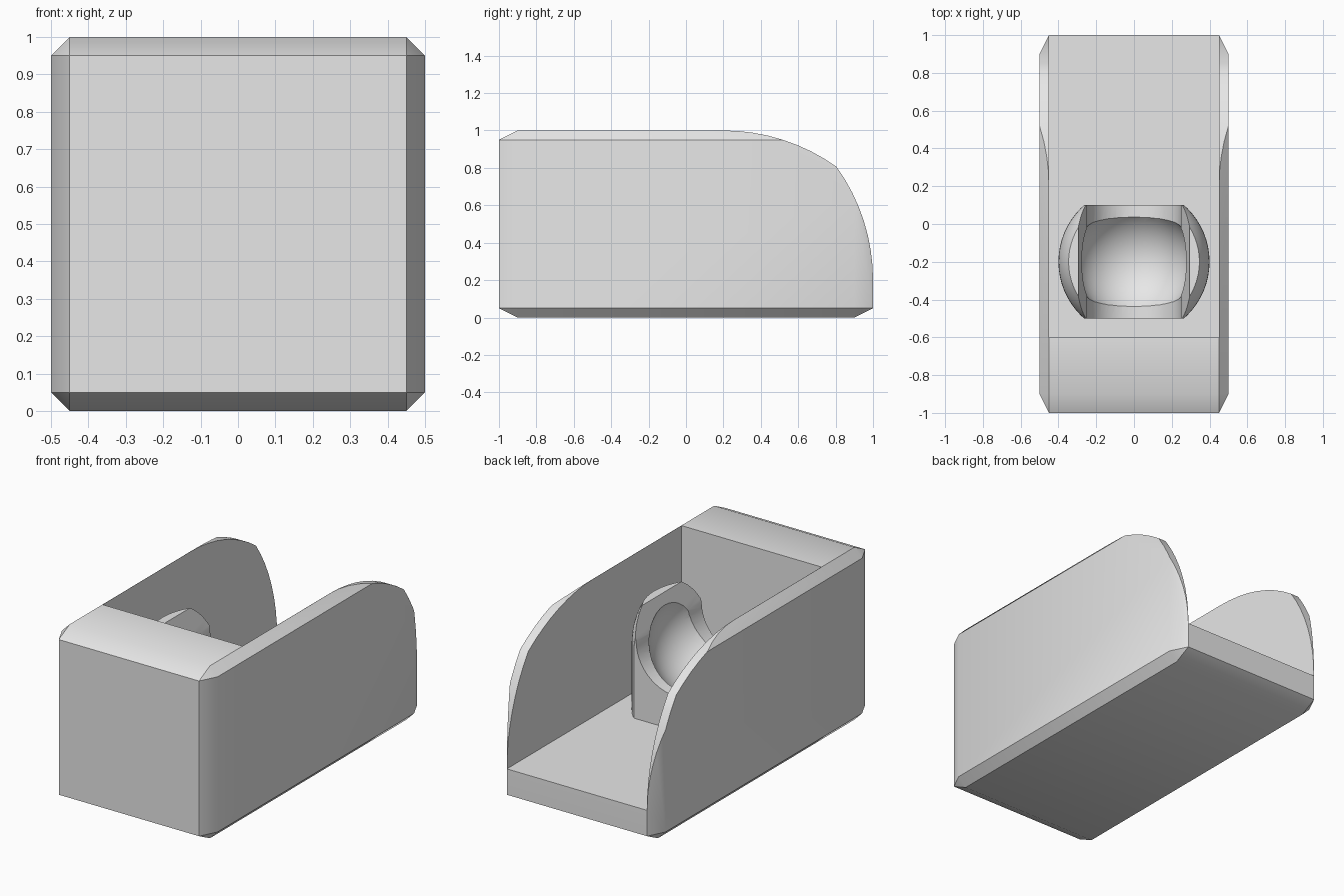
import bpy, bmesh, math
from mathutils import Matrix, Vector

if "Cube" in bpy.data.objects:
    bpy.data.objects.remove(bpy.data.objects["Cube"], do_unlink=True)

grey = bpy.data.materials.new("plain_grey")
grey.use_nodes = True
grey.diffuse_color = (0.8, 0.8, 0.8, 1)
grey.node_tree.nodes["Principled BSDF"].inputs["Base Color"].default_value = (0.8, 0.8, 0.8, 1)


def make_object(name, bm):
    bmesh.ops.recalc_face_normals(bm, faces=bm.faces)
    mesh = bpy.data.meshes.new(name)
    bm.to_mesh(mesh)
    bm.free()
    mesh.materials.append(grey)
    obj = bpy.data.objects.new(name, mesh)
    bpy.context.collection.objects.link(obj)
    return obj


def box(name, low, high, bevel=0):
    """Box between two corners; the bevel is stretched with the box."""
    low, high = Vector(low), Vector(high)
    bm = bmesh.new()
    bmesh.ops.create_cube(bm, size=2)
    if bevel:
        bmesh.ops.bevel(bm, geom=bm.edges[:], offset=bevel, segments=1,
                        profile=0.5, affect='EDGES')
    bmesh.ops.scale(bm, vec=(high - low) / 2, verts=bm.verts)
    bmesh.ops.translate(bm, vec=(low + high) / 2, verts=bm.verts)
    return make_object(name, bm)


def prism(name, points, direction):
    """Extrude a closed outline along a direction."""
    bm = bmesh.new()
    face = bm.faces.new([bm.verts.new(p) for p in points])
    out = bmesh.ops.extrude_face_region(bm, geom=[face])
    moved = [v for v in out["geom"] if isinstance(v, bmesh.types.BMVert)]
    bmesh.ops.translate(bm, vec=direction, verts=moved)
    return make_object(name, bm)


def combine(target, cutter, operation='DIFFERENCE'):
    cutter.hide_render = True
    mod = target.modifiers.new("cut", 'BOOLEAN')
    mod.operation, mod.object, mod.solver = operation, cutter, 'EXACT'
    bpy.context.view_layer.objects.active = target
    bpy.ops.object.modifier_apply(modifier=mod.name)
    bpy.data.objects.remove(cutter, do_unlink=True)


def smooth(obj):
    bpy.ops.object.select_all(action='DESELECT')
    obj.select_set(True)
    bpy.context.view_layer.objects.active = obj
    bpy.ops.object.shade_smooth_by_angle(angle=math.radians(30))


# Housing: chamfered block, hollowed out towards the back
housing = box("housing", (-0.5, -1, 0), (0.5, 1, 1), bevel=0.1)
combine(housing, box("cavity", (-0.449, -0.6, 0.2), (0.449, 1.2, 1.2)))

# Rounded upper back corner: two shallow arcs meeting in a soft ridge
radius, sweep, steps = 1.04, math.asin(0.605 / 1.04), 8
upper = [(0.2 + radius * math.sin(sweep * i / steps),
          1 - radius * (1 - math.cos(sweep * i / steps))) for i in range(steps + 1)]
lower = [(z, y) for y, z in reversed(upper[:-1])]
outline = upper + lower + [(1.2, 0.2), (1.2, 1.2), (0.2, 1.2)]
combine(housing, prism("corner_cutter", [(-0.6, y, z) for y, z in outline], (1.2, 0, 0)))
smooth(housing)

# Socket: upright post with a domed, flat-topped head
centre = Vector((0, -0.2, 0.6))
profile = [(0, 0.195), (0.4, 0.195)]
for i in range(7):
    a = math.radians(30 * i / 6)
    profile.append((0.4 * math.cos(a), centre.z + 0.4 * math.sin(a)))
profile.append((0, 0.8))
bm = bmesh.new()
verts = [bm.verts.new((r, 0, z)) for r, z in profile]
edges = [bm.edges.new(pair) for pair in zip(verts, verts[1:])]
bmesh.ops.spin(bm, geom=verts + edges, cent=(0, 0, 0), axis=(0, 0, 1),
               angle=math.tau, steps=64, use_duplicate=False)
bmesh.ops.remove_doubles(bm, verts=bm.verts, dist=0.0001)
bmesh.ops.translate(bm, vec=(0, centre.y, 0), verts=bm.verts)
socket = make_object("ball_socket", bm)

# Flat front and back of the socket
combine(socket, box("slab", (-1, -0.5, 0), (1, 0.1, 1)), 'INTERSECT')

# Round-bottomed slot with flared jaws
arc = [math.pi + math.pi * i / 24 for i in range(25)]
slot = [(0.25 * math.cos(a), 0.65 + 0.25 * math.sin(a)) for a in arc]
slot += [(0.325, 0.9), (-0.325, 0.9)]
combine(socket, prism("slot_cutter", [(x, -0.7, z) for x, z in slot], (0, 1, 0)))

# Ball-shaped hollow
bm = bmesh.new()
bmesh.ops.create_uvsphere(bm, u_segments=48, v_segments=24, radius=0.31,
                          matrix=Matrix.Translation(centre))
combine(socket, make_object("ball_cutter", bm))
smooth(socket)
